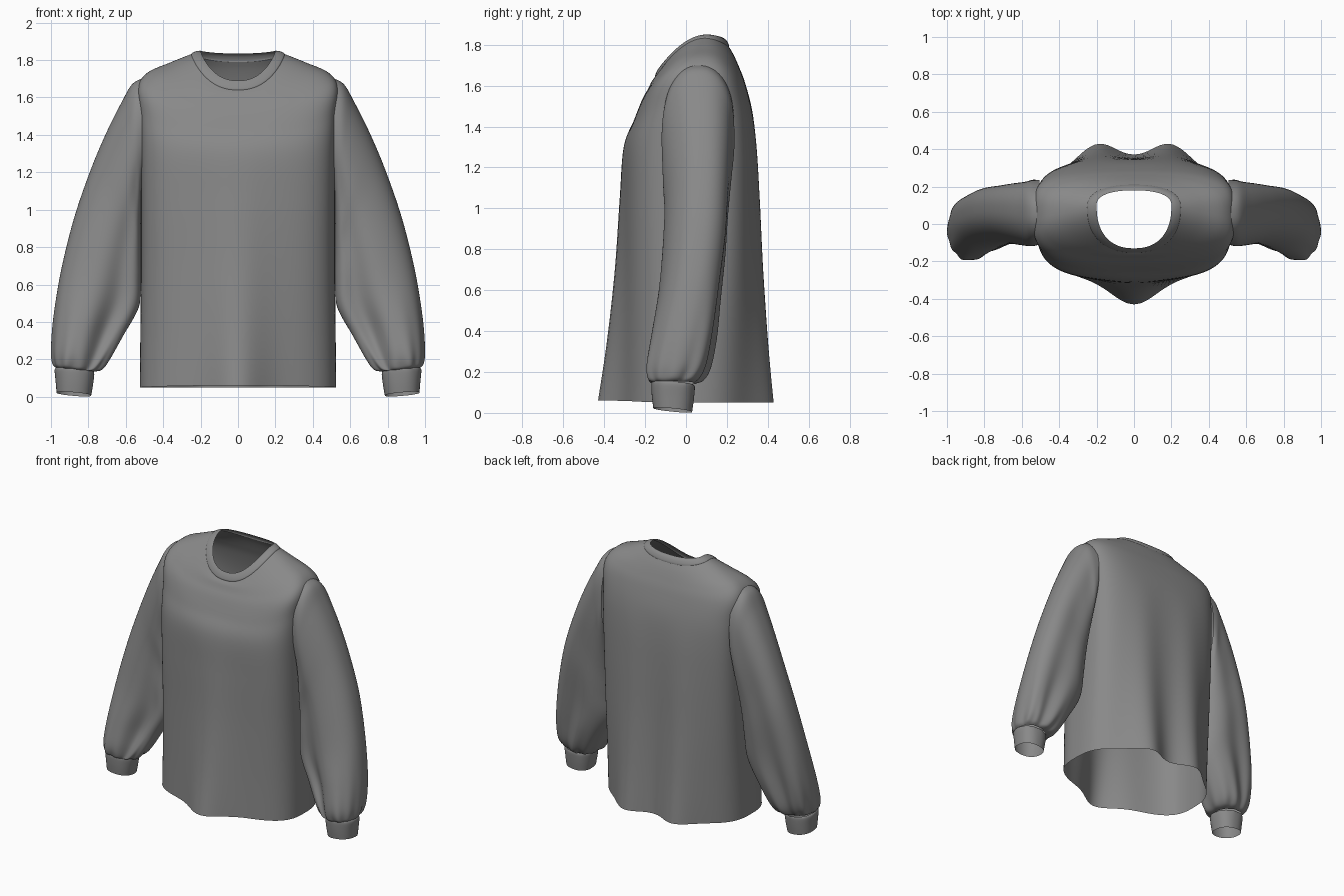
import bpy, bmesh, math

cloth = bpy.data.materials.new("grey cotton")
cloth.diffuse_color = (0.25, 0.25, 0.25, 1)


def spline(rows, steps):
    """Catmull-Rom interpolation through rows of equal length."""
    out = []
    n = len(rows)
    for i in range(n - 1):
        p0, p1, p2, p3 = rows[max(i - 1, 0)], rows[i], rows[i + 1], rows[min(i + 2, n - 1)]
        for k in range(steps):
            t = k / steps
            out.append([0.5 * (2 * b + (c - a) * t + (2 * a - 5 * b + 4 * c - d) * t * t
                               + (3 * b - a - 3 * c + d) * t ** 3)
                        for a, b, c, d in zip(p0, p1, p2, p3)])
    out.append(list(rows[-1]))
    return out


def loft(name, rings):
    """Skin closed rings into an open-ended tube."""
    bm = bmesh.new()
    vs = [[bm.verts.new(p) for p in r] for r in rings]
    n = len(rings[0])
    for a, b in zip(vs, vs[1:]):
        for i in range(n):
            j = (i + 1) % n
            bm.faces.new((a[i], a[j], b[j], b[i]))
    bmesh.ops.recalc_face_normals(bm, faces=bm.faces[:])
    me = bpy.data.meshes.new(name)
    bm.to_mesh(me)
    bm.free()
    for p in me.polygons:
        p.use_smooth = True
    me.materials.append(cloth)
    ob = bpy.data.objects.new(name, me)
    bpy.context.collection.objects.link(ob)
    return ob


def spow(v, e):
    return math.copysign(abs(v) ** e, v)


def gauss(v, s):
    return math.exp(-(v / s) ** 2)


def torso_ring(row, n=144):
    w, yc, zs, f, zf, b, zb, bump, q = row
    ex = min(0.85, 0.325 + 0.75 * q)
    pts = []
    for i in range(n):
        a = 2 * math.pi * i / n
        c, s = math.cos(a), math.sin(a)
        x = w * spow(c, ex)
        k = abs(s) ** q
        if s < 0:      # front: one central drape
            y = yc + (f - yc) * k - bump * 0.12 * gauss(x, 0.16) * abs(s)
            z = zs + (zf - zs) * abs(s) ** 1.6
        else:          # back: two drapes
            y = yc + (b - yc) * k + bump * 0.1 * (gauss(x - 0.2, 0.14) + gauss(x + 0.2, 0.14)) * abs(s)
            z = zs + (zb - zs) * abs(s) ** 1.6
        pts.append((x, y, z))
    return pts


# torso: half width, side y, side z, front y, front z, back y, back z, drape, roundness
torso = [
    (.525, .00, .05, -.31, .06, .345, .05, 1.0, .7),
    (.522, .02, .35, -.305, .35, .345, .35, .68, .66),
    (.518, .04, .70, -.30, .70, .345, .70, .40, .58),
    (.518, .05, 1.05, -.30, 1.05, .345, 1.05, .2, .52),
    (.522, .06, 1.32, -.295, 1.30, .34, 1.30, .08, .5),
    (.528, .06, 1.50, -.255, 1.43, .325, 1.47, 0, .5),
    (.537, .06, 1.65, -.215, 1.53, .29, 1.61, 0, .53),
    (.485, .07, 1.732, -.185, 1.585, .26, 1.69, 0, .65),
    (.36, .08, 1.788, -.168, 1.62, .233, 1.75, 0, .78),
    (.25, .09, 1.832, -.152, 1.64, .21, 1.79, 0, .85),
]
loft("torso", [torso_ring(r) for r in spline(torso, 6)])

# ribbed collar band
collar = [
    (.25, .09, 1.832, -.152, 1.64, .21, 1.79, 0, .85),
    (.245, .09, 1.838, -.152, 1.648, .209, 1.80, 0, .85),
    (.222, .095, 1.848, -.143, 1.67, .197, 1.822, 0, .85),
    (.20, .10, 1.85, -.13, 1.69, .18, 1.835, 0, .85),
]
loft("collar", [torso_ring(r) for r in spline(collar, 3)])


def sleeve_ring(row, side, n=96):
    xo, zo, xi, zi, yf, yb, skew, fold, gather = row
    pts = []
    for i in range(n):
        a = 2 * math.pi * i / n
        c, s = math.cos(a), math.sin(a)
        u = 0.5 + 0.5 * spow(c, 0.9)          # 0 inner edge, 1 outer edge
        r = 1 + gather * (0.6 * math.cos(11 * a) + 0.4 * math.cos(7 * a + 1))
        u = 0.5 + (u - 0.5) * r
        y = (yf + yb) / 2 + (yb - yf) / 2 * spow(s, 0.85) * r + skew * (u - 0.5)
        if s < 0:      # long crease on the front, inside the outer bulge
            y += fold * gauss(u - 0.25, 0.18) * abs(s)
        else:          # hollow on the back
            y -= 0.5 * fold * gauss(u - 0.62, 0.2) * abs(s)
        pts.append((side * (xi + (xo - xi) * u), y, zi + (zo - zi) * u))
    return pts


# sleeve: outer x z, inner x z, front y, back y, skew, crease depth, gathers
sleeve = [
    (.50, 1.705, .515, 1.10, -.11, .235, 0, 0, 0),
    (.565, 1.672, .517, 1.02, -.12, .24, .01, .01, 0),
    (.622, 1.575, .518, .94, -.12, .235, .03, .02, 0),
    (.70, 1.42, .518, .84, -.115, .225, .05, .02, 0),
    (.785, 1.22, .518, .74, -.11, .215, .06, .03, 0),
    (.875, .96, .518, .62, -.12, .205, .06, .04, 0),
    (.945, .68, .53, .48, -.14, .185, .04, .06, 0),
    (.985, .43, .61, .33, -.175, .165, .02, .08, .01),
    (.996, .26, .685, .20, -.20, .13, .01, .06, .03),
    (.988, .18, .73, .145, -.19, .085, 0, .03, .06),
    (.972, .155, .772, .135, -.165, .04, 0, 0, .04),
]
cuff = [
    (.972, .155, .772, .135, -.165, .04, 0, 0, .02),
    (.980, .14, .768, .12, -.17, .043, 0, 0, .005),
    (.975, .08, .775, .065, -.167, .038, 0, 0, 0),
    (.970, .022, .785, .006, -.16, .03, 0, 0, 0),
]
for side, label in ((1, "right"), (-1, "left")):
    loft("sleeve_" + label, [sleeve_ring(r, side) for r in spline(sleeve, 6)])
    # cuff bottom tilts: lower at the back
    rings = [[(x, y, max(0, z - 0.1 * (y + 0.065))) for x, y, z in sleeve_ring(r, side)]
             for r in spline(cuff, 4)]
    loft("cuff_" + label, rings)
